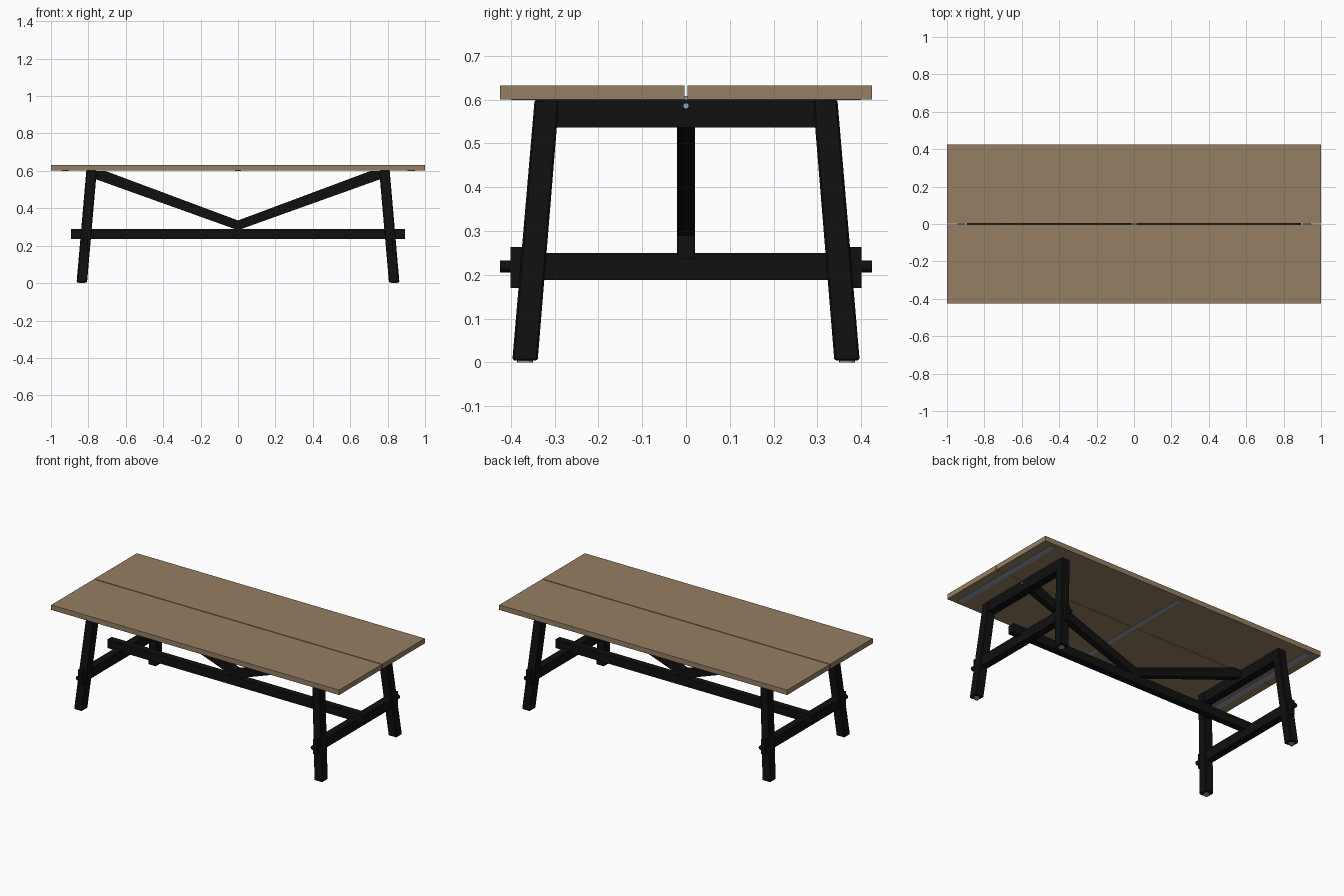
import bpy, bmesh, math
from mathutils import Vector

if "Cube" in bpy.data.objects:
    bpy.data.objects.remove(bpy.data.objects["Cube"])


def material(name, col):
    m = bpy.data.materials.new(name)
    m.diffuse_color = (*col, 1)
    m.use_nodes = True
    m.node_tree.nodes["Principled BSDF"].inputs["Base Color"].default_value = m.diffuse_color
    return m


WOOD = material("brown wood", (0.30, 0.21, 0.125))
BLACK = material("black stain", (0.005, 0.005, 0.005))
STEEL = material("grey steel", (0.30, 0.35, 0.41))


def finish(name, bm, mat, bevel=0):
    bmesh.ops.recalc_face_normals(bm, faces=bm.faces[:])
    me = bpy.data.meshes.new(name)
    bm.to_mesh(me)
    bm.free()
    me.materials.append(mat)
    ob = bpy.data.objects.new(name, me)
    bpy.context.collection.objects.link(ob)
    if bevel:
        b = ob.modifiers.new("edge", "BEVEL")
        b.width = bevel
        b.segments = 1
    return ob


def loft(name, a, b, mat, bevel=0):
    """Join two matching outlines into a solid."""
    bm = bmesh.new()
    va = [bm.verts.new(p) for p in a]
    vb = [bm.verts.new(p) for p in b]
    n = len(a)
    bm.faces.new(va)
    bm.faces.new(vb[::-1])
    for i in range(n):
        j = (i + 1) % n
        bm.faces.new((va[i], vb[i], vb[j], va[j]))
    return finish(name, bm, mat, bevel)


def rect(cx, cy, z, w, d):
    return [(cx + sx * w / 2, cy + sy * d / 2, z)
            for sx, sy in ((-1, -1), (1, -1), (1, 1), (-1, 1))]


def box(name, lo, hi, mat, bevel=0):
    c = [(p + q) / 2 for p, q in zip(lo, hi)]
    s = [q - p for p, q in zip(lo, hi)]
    return loft(name, rect(c[0], c[1], lo[2], s[0], s[1]),
                rect(c[0], c[1], hi[2], s[0], s[1]), mat, bevel)


def rod(name, a, b, r, mat, n=16):
    a, b = Vector(a), Vector(b)
    q = (b - a).to_track_quat('Z', 'Y')
    ring = [q @ Vector((r * math.cos(2 * math.pi * i / n),
                        r * math.sin(2 * math.pi * i / n), 0)) for i in range(n)]
    return loft(name, [a + v for v in ring], [b + v for v in ring], mat)


# two top planks with a narrow gap
for s, side in ((-1, "front"), (1, "back")):
    y0, y1 = sorted((s * 0.003, s * 0.425))
    box(side + "_top_plank", (-1, y0, 0.601), (1, y1, 0.632), WOOD)

# steel battens let into the underside
for x, w in ((-0.925, 0.04), (0, 0.03), (0.925, 0.04)):
    box("top_batten", (x - w / 2, -0.4, 0.599), (x + w / 2, 0.4, 0.609), STEEL)

for sx in (-1, 1):
    for sy in (-1, 1):
        # splayed leg and foot pad
        loft("leg", rect(sx * 0.835, sy * 0.368, 0.004, 0.056, 0.058),
             rect(sx * 0.783, sy * 0.318, 0.601, 0.056, 0.056), BLACK, 0.004)
        rod("foot_pad", (sx * 0.835, sy * 0.368, 0), (sx * 0.835, sy * 0.368, 0.006),
            0.018, STEEL)
        # peg and key outside the leg
        rod("rail_peg", (sx * 0.816, sy * 0.33, 0.219), (sx * 0.816, sy * 0.425, 0.219),
            0.0135, BLACK)
        y0, y1 = sorted((sy * 0.34, sy * 0.401))
        box("rail_key", (sx * 0.816 - 0.013, y0, 0.17),
            (sx * 0.816 + 0.013, y1, 0.264), BLACK)

    # cross rails of the end frame
    box("upper_cross_rail", (sx * 0.786 - 0.025, -0.32, 0.536),
        (sx * 0.786 + 0.025, 0.32, 0.601), BLACK)
    box("lower_cross_rail", (sx * 0.816 - 0.023, -0.35, 0.188),
        (sx * 0.816 + 0.023, 0.35, 0.25), BLACK)
    rod("rail_bolt", (sx * 0.75, 0, 0.586), (sx * 0.814, 0, 0.586), 0.006, STEEL)

    # sloping brace
    prof = [(0, 0.283), (0.765, 0.557), (0.765, 0.6), (0.71, 0.6), (0, 0.335)]
    loft("brace", [(sx * x, -0.02, z) for x, z in prof],
         [(sx * x, 0.02, z) for x, z in prof], BLACK)

# long stretcher
box("stretcher", (-0.893, -0.021, 0.236), (0.893, 0.021, 0.29), BLACK)
